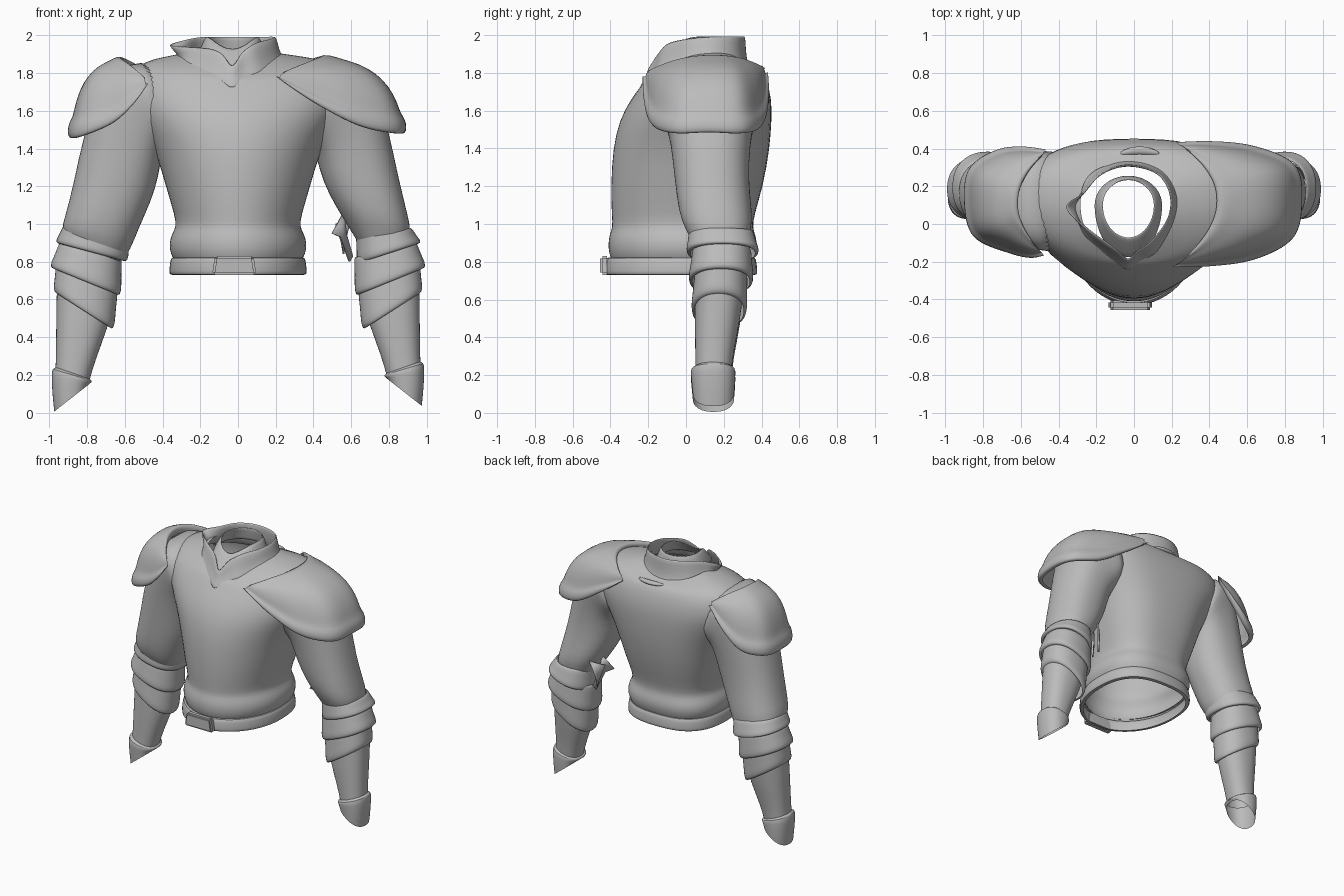
import bpy, bmesh
from math import sin, cos, pi, radians
from mathutils import Vector

cube = bpy.data.objects.get("Cube")
if cube:
    bpy.data.objects.remove(cube, do_unlink=True)

SEGMENTS = 32
steel = bpy.data.materials.new("plain grey")
steel.use_nodes = True
GREY = (0.5, 0.5, 0.5, 1)
steel.diffuse_color = GREY
steel.node_tree.nodes["Principled BSDF"].inputs["Base Color"].default_value = GREY


def loft(name, rows, closed=True, cap_start=False, thickness=0, angle=60):
    """Skin rows of equal length into one smooth surface."""
    bm = bmesh.new()
    rows = [[bm.verts.new(p) for p in row] for row in rows]
    count = len(rows[0])
    for low, high in zip(rows, rows[1:]):
        for i in range(count if closed else count - 1):
            j = (i + 1) % count
            bm.faces.new((low[i], low[j], high[j], high[i]))
    if cap_start:
        bm.faces.new(rows[0][::-1])
    bmesh.ops.recalc_face_normals(bm, faces=bm.faces)
    return finish(name, bm, thickness, 1, angle)


def finish(name, bm, thickness=0, levels=0, angle=50):
    mesh = bpy.data.meshes.new(name)
    bm.to_mesh(mesh)
    bm.free()
    mesh.materials.append(steel)
    obj = bpy.data.objects.new(name, mesh)
    bpy.context.collection.objects.link(obj)
    bpy.ops.object.select_all(action='DESELECT')
    obj.select_set(True)
    bpy.context.view_layer.objects.active = obj
    bpy.ops.object.shade_smooth_by_angle(angle=radians(angle))
    if thickness:
        shell = obj.modifiers.new("shell", 'SOLIDIFY')
        shell.thickness = thickness
        shell.offset = 0
    if levels:
        smooth = obj.modifiers.new("smooth", 'SUBSURF')
        smooth.levels = smooth.render_levels = levels
    return obj


def power(value, exponent):
    return abs(value) ** exponent * (1 if value >= 0 else -1)


def body_ring(z, half, front, back, tilt=0, lift=0, shift=0):
    """Cross-section of the trunk: rounded front, flatter back."""
    middle = (front + back) / 2 + 0.03
    ring = []
    for k in range(SEGMENTS):
        a = 2 * pi * k / SEGMENTS
        c, s = cos(a), sin(a)
        flat = 1 if s < 0 else 0.75
        depth = (back - middle) if s > 0 else (middle - front)
        ring.append((shift + half * power(c, flat), middle + depth * power(s, flat),
                     z + tilt * (s + 1) / 2 + lift * c * c))
    return ring


def arm_ring(side, spec, scale=1.0, lift=0.0, square=0.88):
    """Cross-section through an outer and an inner (x, z) point and a y range."""
    ox, oz, ix, iz, y0, y1 = spec
    ring = []
    for k in range(SEGMENTS):
        a = 2 * pi * k / SEGMENTS
        c, s = scale * power(cos(a), square), scale * power(sin(a), square)
        ring.append((side * ((ox + ix) / 2 + c * (ox - ix) / 2), (y0 + y1) / 2 + s * (y1 - y0) / 2,
                     (oz + iz) / 2 + c * (oz - iz) / 2 + lift))
    return ring


def smooth_curve(points, closed=True, samples=4):
    """Catmull-Rom curve through the points."""
    pts = [Vector(p) for p in points]
    n, out = len(pts), []
    for i in range(n if closed else n - 1):
        a, b, c, d = (pts[(i + k) % n if closed else min(max(i + k, 0), n - 1)]
                      for k in (-1, 0, 1, 2))
        for j in range(samples):
            t = j / samples
            out.append(0.5 * (2 * b + (c - a) * t + (2 * a - 5 * b + 4 * c - d) * t * t
                              + (3 * b - a - 3 * c + d) * t ** 3))
    return out if closed else out + [pts[-1]]


# Trunk with open hem and open neck
trunk = [(.80, .335, -.39, .35), (.84, .36, -.41, .37), (.90, .368, -.415, .38),
         (.95, .35, -.405, .365), (.985, .33, -.39, .355), (1.04, .335, -.395, .36),
         (1.2, .385, -.4, .41), (1.4, .44, -.39, .445), (1.55, .53, -.355, .455),
         (1.66, .6, -.295, .455), (1.73, .6, -.24, .43, .03, .05), (1.76, .5, -.22, .4, .06, .07),
         (1.775, .38, -.205, .36, .06, .08, -.02), (1.79, .25, -.185, .32, .06, .085, -.035)]
loft("breastplate", [body_ring(*r) for r in trunk])

# Belt and buckle
loft("belt", [body_ring(z, .367 + g, -.435 - g, .38 + g) for z, g in
              ((.82, -.035), (.825, -.012), (.80, -.005), (.745, 0), (.73, -.003), (.73, -.03))])
bm = bmesh.new()
bmesh.ops.create_cube(bm, size=1)
for v in bm.verts:
    v.co = (v.co.x * (.22 - .03 * v.co.z) - .02, v.co.y * .05 - .43, v.co.z * .1 + .78)
bmesh.ops.bevel(bm, geom=bm.edges[:], offset=.012, segments=2, affect='EDGES')
finish("buckle", bm)

# Flared collar with a sharp front notch, rooted in the trunk
collar_top = [(-.03, -.185, 1.84), (.02, -.14, 1.91), (.09, -.09, 1.96), (.18, .03, 1.985),
              (.19, .16, 1.995), (.12, .27, 1.995), (-.04, .31, 1.995), (-.18, .26, 1.995),
              (-.27, .16, 1.98), (-.365, .09, 1.95), (-.25, -.02, 1.94), (-.14, -.1, 1.93),
              (-.08, -.145, 1.9)]
collar_base = [(-.03, -.21, 1.77), (.03, -.17, 1.81), (.11, -.12, 1.85), (.2, .02, 1.89),
               (.22, .16, 1.89), (.14, .28, 1.86), (-.04, .32, 1.85), (-.2, .27, 1.86),
               (-.28, .16, 1.88), (-.3, .08, 1.88), (-.26, -.04, 1.87), (-.16, -.125, 1.84),
               (-.09, -.175, 1.81)]
base, top = smooth_curve(collar_base), smooth_curve(collar_top)
root = [p + Vector(((p.x + .03) * .15, (p.y - .08) * .12, -.05)) for p in base]
loft("collar", [root, base, [b.lerp(t, .5) + Vector((0, -.004, 0)) for b, t in zip(base, top)], top],
     thickness=.012)


# Inner neckband, dipping to a point at the throat
def neck_ring(width, front, back, low, high):
    middle, ring = .1, []
    for k in range(SEGMENTS):
        a = 2 * pi * k / SEGMENTS
        rise = 1 - max(0, -sin(a)) ** 3
        depth = (back - middle) if sin(a) > 0 else (middle - front)
        ring.append((-.03 + width * cos(a), middle + depth * sin(a), low + (high - low) * rise))
    return ring


loft("neckband", [neck_ring(.18, -.18, .255, 1.82, 1.89), neck_ring(.16, -.12, .245, 1.88, 1.95),
                  neck_ring(.135, -.07, .235, 1.93, 1.995)], thickness=.01)

# Small raised tab on the upper back
bm = bmesh.new()
bmesh.ops.create_uvsphere(bm, u_segments=16, v_segments=8, radius=1)
for v in bm.verts:
    v.co = (.03 + .11 * v.co.x, .39 + .022 * v.co.y - .02 * v.co.x ** 2, 1.825 + .015 * v.co.z)
finish("back_tab", bm)

# Sleeves: outer x, outer z, inner x, inner z, front y, back y
shoulder = [(.42, 1.86, .36, 1.5, -.17, .4), (.6, 1.865, .38, 1.44, -.14, .39),
            (.73, 1.73, .4, 1.4, -.11, .365)]
left_sleeve = shoulder + [
    (.8, 1.5, .415, 1.36, -.08, .34), (.85, 1.25, .45, 1.22, -.06, .33),
    (.9, 1.05, .52, 1.09, -.04, .35), (.92, .96, .57, 1.01, -.01, .35),
    (.9, .9, .65, .88, .04, .32)]
right_sleeve = shoulder + [
    (.82, 1.48, .42, 1.25, -.08, .34), (.87, 1.22, .46, 1.12, -.06, .33),
    (.92, 1.03, .53, .97, -.04, .35), (.94, .97, .57, .86, -.01, .35),
    (.9, .9, .62, .8, .04, .32)]
# Elbow plates as top and bottom cross-sections
left_elbow = ((.925, .98, .62, .95, .01, .36), (.97, .9, .635, .79, .005, .385))
right_elbow = ((.935, .99, .565, .93, 0, .36), (.965, .9, .59, .8, .005, .385))
lower_plates = [((.95, .91, .61, .82, .03, .35), (.995, .77, .625, .62, .015, .355)),
                ((.97, .8, .63, .66, .04, .33), (.975, .64, .662, .44, .03, .32))]
forearm = [(.96, .72, .65, .6, .05, .31), (.965, .5, .69, .45, .045, .29),
           (.965, .3, .76, .27, .05, .25), (.97, .19, .79, .16, .05, .24)]
cuff = [(.965, .24, .79, .18, .05, .24), (.985, .235, .775, .17, .025, .262),
        (.99, .2, .775, .16, .025, .262), (.985, .1, .785, .155, .03, .26),
        (.975, .005, .79, .15, .035, .255)]

for side, word, sleeve, elbow, lift in ((1, "left", left_sleeve, left_elbow, .03),
                                        (-1, "right", right_sleeve, right_elbow, 0)):
    loft(word + "_sleeve", [arm_ring(side, r, square=.75 if r in shoulder else .88)
                            for r in sleeve], cap_start=True)
    for number, (upper, lower) in enumerate([elbow] + lower_plates, 1):
        middle = [(u + w) / 2 for u, w in zip(upper, lower)]
        near = [u * .2 + w * .8 for u, w in zip(upper, lower)]
        rings = [(upper, .92), (upper, .98), (middle, .99), (near, 1.03), (lower, 1), (lower, .9)]
        loft(f"{word}_elbow_plate_{number}", [arm_ring(side, r, s) for r, s in rings], angle=180)
    loft(word + "_forearm", [arm_ring(side, r, 1, lift) for r in forearm])
    loft(word + "_cuff", [arm_ring(side, r, 1, lift) for r in cuff])


# Shoulder guards: an arched neck edge swept out and down to a free-form raised rim
def shoulder_guard(name, neck_edge, rim):
    outer = smooth_curve(rim, closed=False)
    front, crown, back = (Vector(p) for p in neck_edge)
    core = sum(outer, Vector()) / len(outer)
    inner = []
    for i in range(len(outer)):
        u = i / (len(outer) - 1)
        inner.append(front * (1 - u) * (1 - 2 * u) + crown * 4 * u * (1 - u) + back * u * (2 * u - 1))
    rows = []
    for t, raise_by in ((0, -.05), (0, .012), (.06, .015), (.12, 0), (.28, 0), (.45, 0), (.6, 0),
                        (.75, 0), (.86, 0), (.9, .02), (.96, .026), (1, .018), (1, -.015)):
        a = t * pi / 2
        row = []
        for p, q in zip(inner, outer):
            d = q - p
            reach = sin(a) ** .85
            point = p + Vector((d.x * reach, d.y * reach, d.z * (1 - cos(a) ** .9)))
            row.append(point + (point - core).normalized() * raise_by)
        rows.append(row)
    loft(name, rows, closed=False, angle=180)


shoulder_guard("left_shoulder_guard",
               [(.25, -.2, 1.8), (.43, .12, 1.885), (.26, .41, 1.82)],
               [(.22, -.215, 1.77), (.41, -.205, 1.64), (.64, -.165, 1.52), (.83, -.06, 1.48),
                (.87, .12, 1.485), (.84, .3, 1.48), (.64, .39, 1.52), (.42, .42, 1.66),
                (.24, .42, 1.79)])
shoulder_guard("right_shoulder_guard",
               [(-.5, -.14, 1.77), (-.61, .12, 1.875), (-.48, .37, 1.8)],
               [(-.49, -.15, 1.73), (-.56, -.16, 1.63), (-.67, -.13, 1.53), (-.84, -.05, 1.46),
                (-.88, .12, 1.46), (-.86, .28, 1.465), (-.73, .37, 1.5), (-.6, .39, 1.62),
                (-.48, .38, 1.77)])

# Torn scraps of cloth hanging at the left elbow
for number, (depth, outline) in enumerate((
        (.2, [(.5, .95), (.545, .93), (.59, .8), (.607, .83), (.575, .94), (.56, 1.06)]),
        (.26, [(.52, 1.0), (.55, .9), (.56, .84), (.57, .92), (.6, 1.04)])), 1):
    bm = bmesh.new()
    bm.faces.new([bm.verts.new((x, depth + (x - .55), z)) for x, z in outline])
    finish(f"torn_scrap_{number}", bm, thickness=.012)
